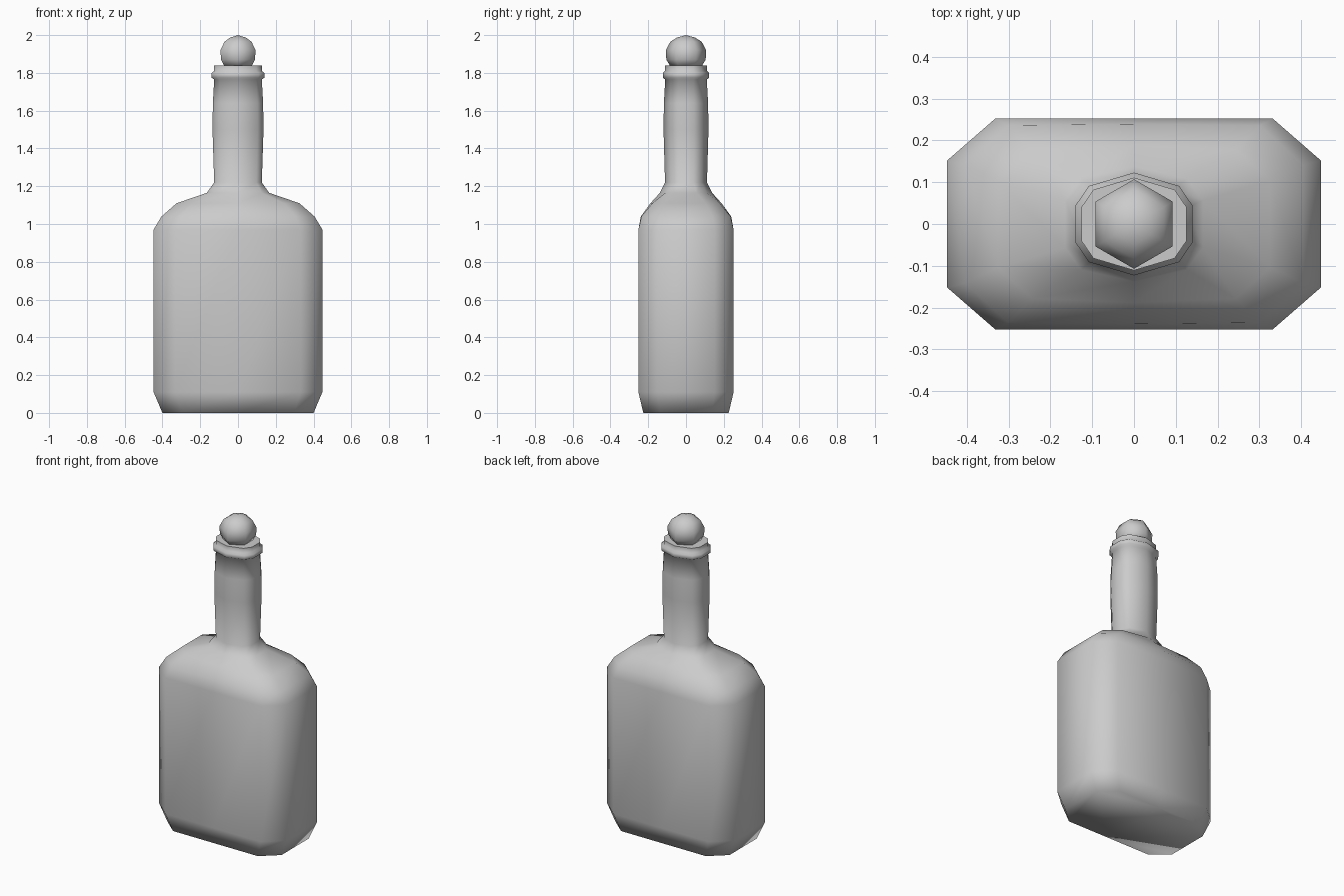
import bpy, bmesh, math

if "Cube" in bpy.data.objects:
    bpy.data.objects.remove(bpy.data.objects["Cube"])


def loft(name, rings, tip=None):
    """Skin a stack of closed rings; cap the ends, or fan the top to a tip."""
    bm = bmesh.new()
    loops = [[bm.verts.new(p) for p in ring] for ring in rings]
    n = len(loops[0])
    for a, b in zip(loops, loops[1:]):
        for i in range(n):
            j = (i + 1) % n
            bm.faces.new((a[i], a[j], b[j], b[i]))
    bm.faces.new(loops[0][::-1])
    if tip:
        t = bm.verts.new(tip)
        for i in range(n):
            bm.faces.new((loops[-1][i], loops[-1][(i + 1) % n], t))
    else:
        bm.faces.new(loops[-1])
    bmesh.ops.recalc_face_normals(bm, faces=bm.faces[:])
    mesh = bpy.data.meshes.new(name)
    bm.to_mesh(mesh)
    bm.free()
    mesh.polygons.foreach_set("use_smooth", [True] * len(mesh.polygons))
    ob = bpy.data.objects.new(name, mesh)
    bpy.context.collection.objects.link(ob)
    return ob


def section(z, hx, hy, t):
    """Ten-sided section: t=0 chamfered rectangle, t=1 rounded neck."""
    side = hy * (0.603 + t * (0.36 - 0.603))
    cx = hx * (0.743 + t * (0.77 - 0.743))
    cy = hy * (1 + t * (0.74 - 1))
    q = [(hx, side), (cx, cy), (0, hy), (-cx, cy), (-hx, side)]
    q += [(-x, -y) for x, y in q]
    return [(x, y, z) for x, y in q]


# Bottle body, shoulders, neck and lip: z, half width, half depth, roundness
profile = [
    (0.00, 0.400, 0.226, 0), (0.11, 0.447, 0.252, 0), (0.97, 0.447, 0.252, 0),
    (1.04, 0.405, 0.239, 0.05), (1.11, 0.325, 0.188, 0.2),
    (1.165, 0.165, 0.138, 0.8), (1.22, 0.126, 0.111, 1),
    (1.50, 0.135, 0.119, 1), (1.64, 0.133, 0.117, 1), (1.765, 0.126, 0.110, 1),
    (1.775, 0.140, 0.123, 1), (1.80, 0.140, 0.123, 1),
    (1.81, 0.126, 0.111, 1), (1.84, 0.126, 0.111, 1),
]
bottle = loft("bottle", [section(*p) for p in profile])

# Six-sided ball stopper
ball = [(1.835, 0.083), (1.87, 0.104), (1.92, 0.107), (1.965, 0.083), (1.987, 0.048)]
stopper = loft("stopper", [
    [(r * math.cos(math.radians(30 + 60 * i)), r * math.sin(math.radians(30 + 60 * i)), z)
     for i in range(6)] for z, r in ball], tip=(0, 0, 2.0))

# Crisp edge round the flat lip
bpy.ops.object.select_all(action='DESELECT')
bottle.select_set(True)
bpy.context.view_layer.objects.active = bottle
bpy.ops.object.shade_smooth_by_angle(angle=math.radians(80))
